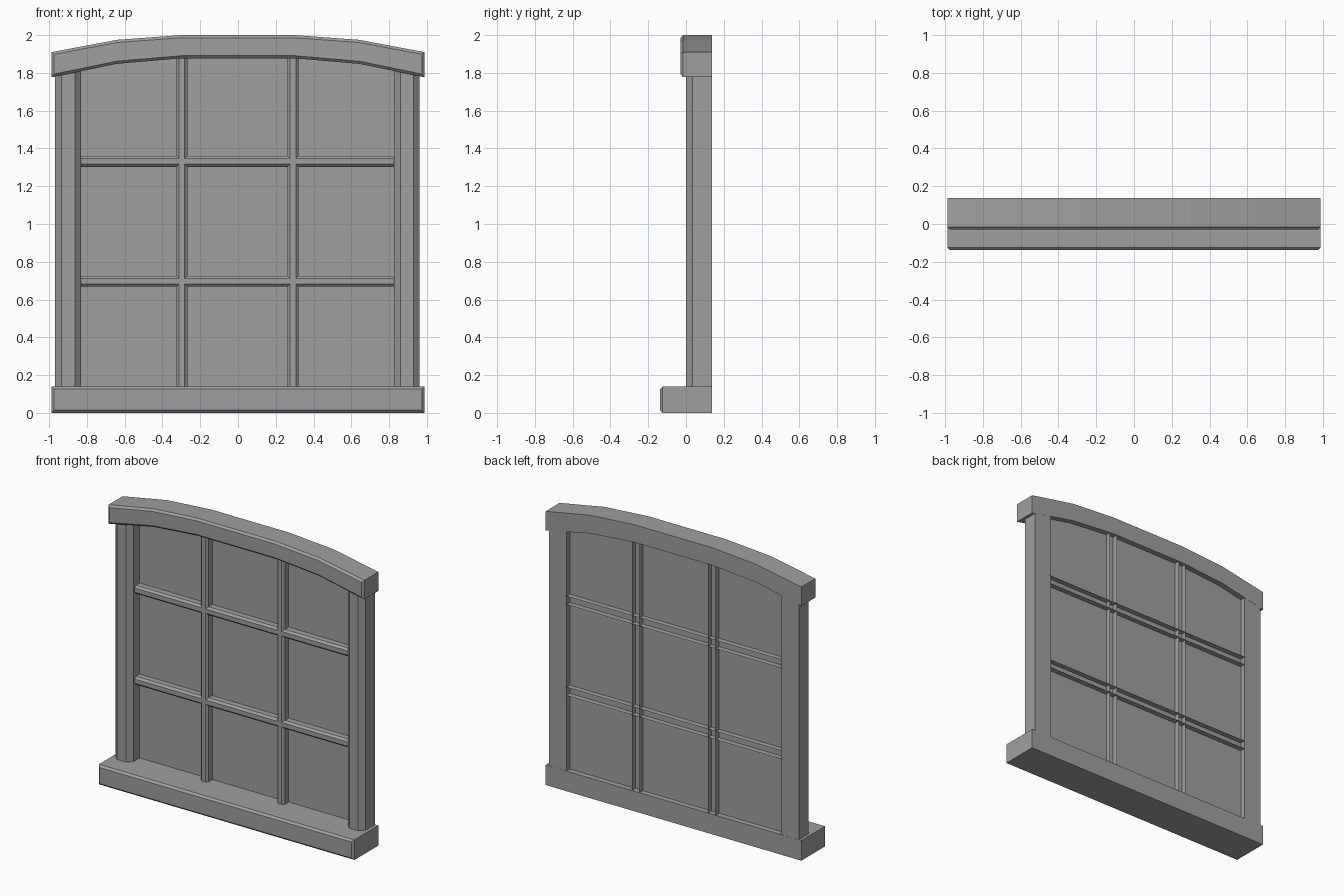
import bpy, bmesh
from mathutils import Vector

cube = bpy.data.objects.get("Cube")
if cube:
    bpy.data.objects.remove(cube, do_unlink=True)

grey = bpy.data.materials.new("plain_grey")
grey.use_nodes = True
COLOUR = (0.35, 0.35, 0.35, 1)
grey.diffuse_color = COLOUR
grey.node_tree.nodes["Principled BSDF"].inputs["Base Color"].default_value = COLOUR

BACK = 0.138       # rear plane of the frame
GLASS = 0.10       # depth of the pane
BAR_FRONT = 0.045  # front plane of the glazing bars


def finish(name, bm):
    mesh = bpy.data.meshes.new(name)
    bm.to_mesh(mesh)
    bm.free()
    mesh.materials.append(grey)
    obj = bpy.data.objects.new(name, mesh)
    bpy.context.collection.objects.link(obj)
    return obj


def slab(name, outline, front, back, chamfer, only_upright=False):
    """Extrude an x-z outline through y and chamfer the front edges."""
    bm = bmesh.new()
    face = bm.faces.new([bm.verts.new((x, front, z)) for x, z in outline])
    new = bmesh.ops.extrude_face_region(bm, geom=[face], use_keep_orig=True)["geom"]
    for v in new:
        if isinstance(v, bmesh.types.BMVert):
            v.co.y = back
    bmesh.ops.recalc_face_normals(bm, faces=bm.faces)
    edges = []
    for e in bm.edges:
        a, b = (v.co for v in e.verts)
        if abs(a.y - front) + abs(b.y - front) < 1e-5:
            if not only_upright or abs(a.x - b.x) < 1e-5:
                edges.append(e)
    bmesh.ops.bevel(bm, geom=edges, offset=chamfer, segments=1, affect='EDGES')
    return finish(name, bm)


def rect(x0, x1, z0, z1):
    return [(x0, z0), (x1, z0), (x1, z1), (x0, z1)]


def glazing_bar(name, centre, start, end, upright):
    """Open-backed channel with a chamfered front."""
    w, c = 0.029, 0.014
    profile = [(-w, BACK), (-w, BAR_FRONT + c), (c - w, BAR_FRONT),
               (w - c, BAR_FRONT), (w, BAR_FRONT + c), (w, BACK)]
    bm = bmesh.new()
    rows = []
    for t in (start, end):
        rows.append([bm.verts.new((centre + s, y, t) if upright else (t, y, centre + s))
                     for s, y in profile])
    for i in range(len(profile) - 1):
        quad = [rows[0][i], rows[0][i + 1], rows[1][i + 1], rows[1][i]]
        bm.faces.new(quad if upright else quad[::-1])
    return finish(name, bm)


# Sill
slab("sill", rect(-0.987, 0.987, 0, 0.14), -0.138, BACK, 0.014)

# Arched head
half_top = [(0.3, 2.0), (0.64, 1.975), (0.987, 1.91)]
half_low = [(0.3, 1.877), (0.64, 1.848), (0.987, 1.777)]
arch = ([(-x, z) for x, z in half_low[::-1]] + half_low
        + half_top[::-1] + [(-x, z) for x, z in half_top])
slab("arched_head", arch, -0.03, BACK, 0.014)

# Side posts
for name, x0, x1 in (("right_post", -0.968, -0.83), ("left_post", 0.826, 0.962)):
    slab(name, rect(x0, x1, 0.13, 1.82), 0.0, BACK - 0.001, 0.034, True)

# Pane, tucked into the surrounding frame
bm = bmesh.new()
bm.faces.new([bm.verts.new((x, GLASS, z)) for x, z in rect(-0.84, 0.84, 0.1, 1.9)])
finish("pane", bm)

# Glazing bars
for name, x in (("right_upright_bar", -0.297), ("left_upright_bar", 0.291)):
    glazing_bar(name, x, 0.02, 1.9, True)
for name, z in (("lower_cross_bar", 0.697), ("upper_cross_bar", 1.332)):
    glazing_bar(name, z, -0.84, 0.84, False)
